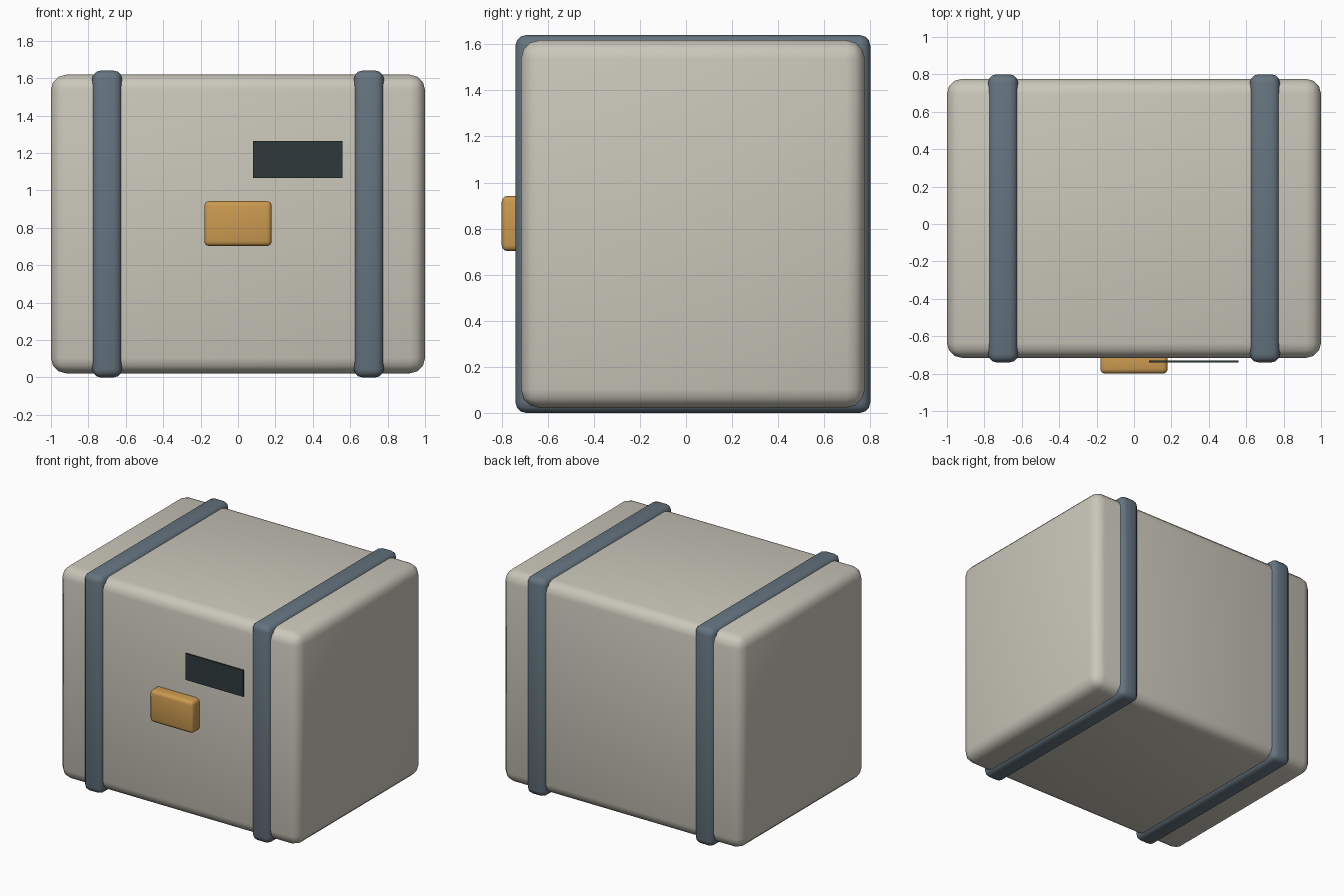
import bpy
import math

if "Cube" in bpy.data.objects:
    bpy.data.objects.remove(bpy.data.objects["Cube"])


def material(name, rgb):
    m = bpy.data.materials.new(name)
    m.diffuse_color = (*rgb, 1.0)
    m.use_nodes = True
    m.node_tree.nodes["Principled BSDF"].inputs["Base Color"].default_value = m.diffuse_color
    return m


CREAM = material("warm_grey_shell", (0.59, 0.57, 0.49))
SLATE = material("slate_blue_strap", (0.13, 0.175, 0.215))
AMBER = material("amber_latch", (0.60, 0.325, 0.08))
DARK = material("dark_label", (0.026, 0.042, 0.044))


def box(name, center, size, mat, bevel=0.0, segments=3):
    """Box with optional smooth rounded edges."""
    bpy.ops.mesh.primitive_cube_add(size=1, location=center)
    ob = bpy.context.object
    ob.name = name
    ob.scale = size
    bpy.ops.object.transform_apply(location=False, rotation=False, scale=True)
    ob.data.materials.append(mat)
    if bevel:
        mod = ob.modifiers.new("rounded_edges", 'BEVEL')
        mod.width = bevel
        mod.segments = segments
        bpy.ops.object.modifier_apply(modifier=mod.name)
        bpy.ops.object.shade_smooth_by_angle(angle=math.radians(50))
    return ob


# Main rounded case
box("case_body", (0, 0.03, 0.82), (2.0, 1.492, 1.596), CREAM, 0.08)

# Two bands wrapping around the case
for side, x in (("left", -0.7), ("right", 0.7)):
    box(side + "_strap", (x, 0.03, 0.82), (0.16, 1.54, 1.64), SLATE, 0.045)

# Latch block on the front
box("latch", (0, -0.74, 0.822), (0.36, 0.12, 0.24), AMBER, 0.025)

# Thin label plate on the front
box("label_plate", (0.32, -0.7355, 1.165), (0.48, 0.009, 0.2), DARK)
